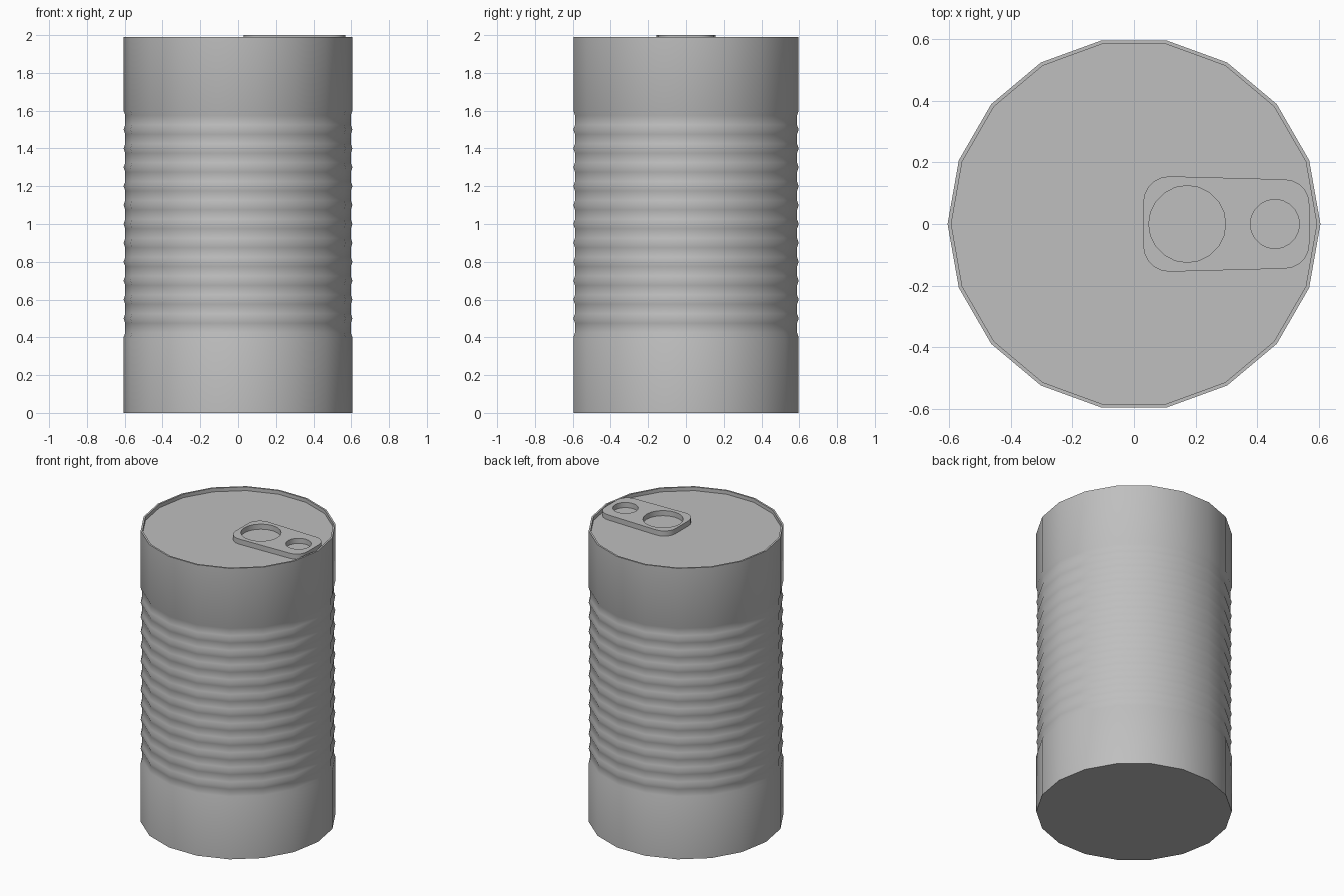
import bpy, bmesh
from math import cos, sin, pi, radians, atan2

cube = bpy.data.objects.get("Cube")
if cube:
    bpy.data.objects.remove(cube, do_unlink=True)

SIDES = 18
R = 0.606       # outer radius
RIM = 1.99      # top of the wall
LID = 1.965     # recessed lid
GROOVE = 0.009  # depth of the grooves between ribs

metal = bpy.data.materials.new("grey metal")
metal.use_nodes = True
grey = (0.52, 0.52, 0.52, 1)
metal.diffuse_color = grey
metal.node_tree.nodes["Principled BSDF"].inputs["Base Color"].default_value = grey


def finish(name, bm, angle):
    """Turn a bmesh into a smooth-shaded object with sharp edges kept."""
    bmesh.ops.recalc_face_normals(bm, faces=bm.faces)
    mesh = bpy.data.meshes.new(name)
    bm.to_mesh(mesh)
    bm.free()
    mesh.materials.append(metal)
    obj = bpy.data.objects.new(name, mesh)
    bpy.context.collection.objects.link(obj)
    bpy.ops.object.select_all(action='DESELECT')
    obj.select_set(True)
    bpy.context.view_layer.objects.active = obj
    bpy.ops.object.shade_smooth_by_angle(angle=radians(angle))
    return obj


def ring(bm, radius, z, sides=SIDES, cx=0):
    return [bm.verts.new((cx + radius * cos(2 * pi * i / sides),
                          radius * sin(2 * pi * i / sides), z)) for i in range(sides)]


def bridge(bm, a, b):
    for i in range(len(a)):
        j = (i + 1) % len(a)
        bm.faces.new((a[i], a[j], b[j], b[i]))


# Can body: straight ends, twelve rounded ribs, thin rim and recessed lid
profile = [(R, 0)]
for k in range(12):
    z = 0.4 + 0.1 * k
    profile += [(R, z), (R - GROOVE, z + 0.025), (R - GROOVE, z + 0.075)]
profile += [(R, 1.6), (R, RIM), (R - 0.012, RIM), (R - 0.012, LID)]
bm = bmesh.new()
rings = [ring(bm, r, z) for r, z in profile]
for a, b in zip(rings, rings[1:]):
    bridge(bm, a, b)
bm.faces.new(rings[0])
bm.faces.new(rings[-1])
finish("can_body", bm, 40)


# Pull tab: tapered rounded plate with a large and a small round hole
def rounded_outline():
    points = []
    corners = [(0.49, 0.065, 0.08, 0), (0.115, 0.07, 0.085, 90),
               (0.115, -0.07, 0.085, 180), (0.49, -0.065, 0.08, 270)]
    for cx, cy, r, start in corners:
        for step in range(6):
            a = radians(start + 18 * step)
            points.append((cx + r * cos(a), cy + r * sin(a)))
    return points


bm = bmesh.new()
outline = [bm.verts.new((x, y, 2)) for x, y in rounded_outline()]
loops = [outline, ring(bm, 0.125, 2, 20, 0.173), ring(bm, 0.08, 2, 20, 0.458)]
edges = [bm.edges.new((l[i], l[(i + 1) % len(l)])) for l in loops for i in range(len(l))]
bmesh.ops.triangle_fill(bm, use_beauty=True, edges=edges)
top = bm.faces[:]
solid = bmesh.ops.extrude_face_region(bm, geom=top, use_keep_orig=True)
for v in solid["geom"]:
    if isinstance(v, bmesh.types.BMVert):
        v.co.z = LID
finish("pull_tab", bm, 40)
